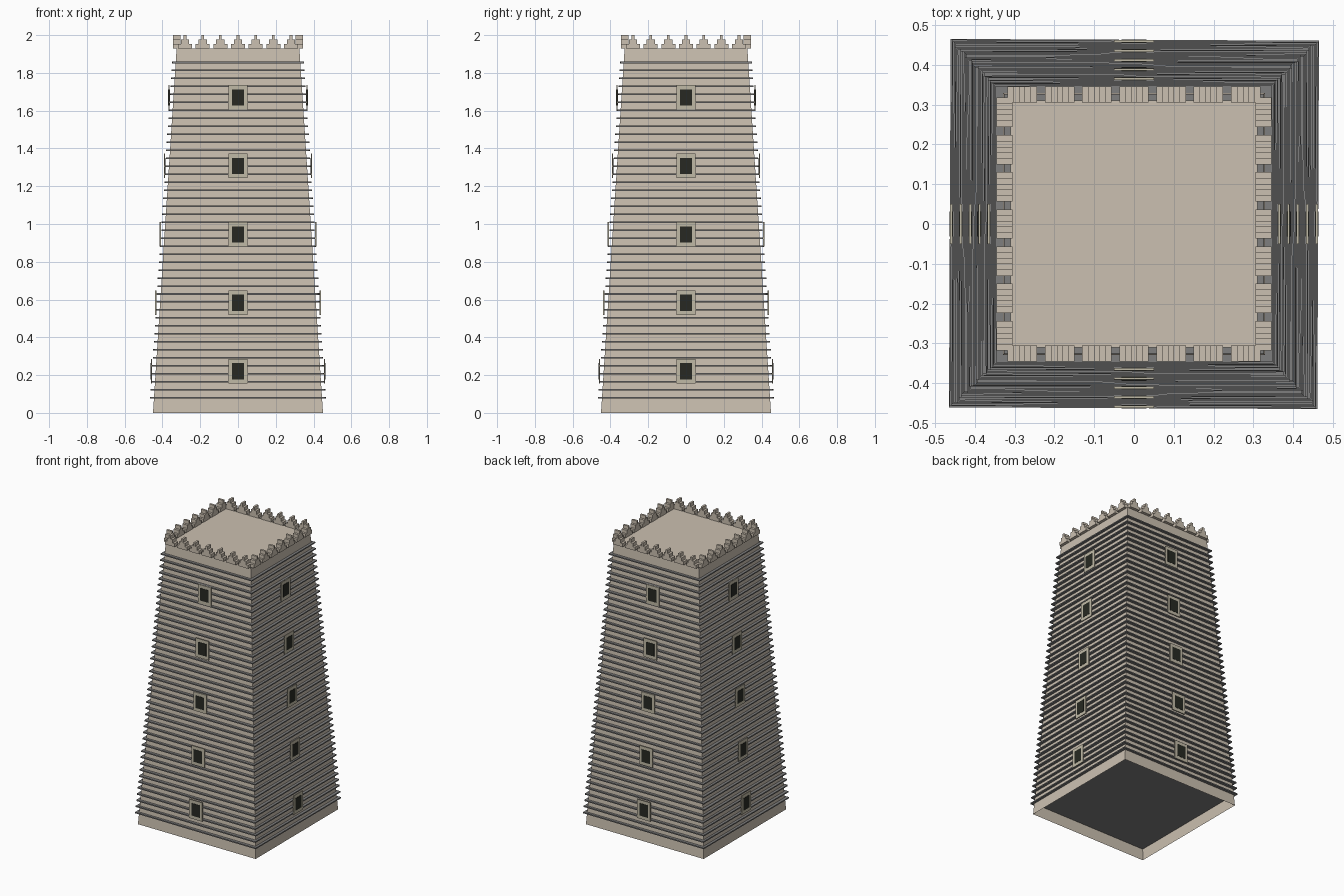
import bpy, bmesh, math, random
from mathutils import Matrix, Vector

random.seed(4)
if "Cube" in bpy.data.objects:
    bpy.data.objects.remove(bpy.data.objects["Cube"])

BASE, TOP, HEIGHT = 0.45, 0.325, 1.93


def material(name, rgb):
    m = bpy.data.materials.new(name)
    m.use_nodes = True
    m.diffuse_color = (*rgb, 1)
    m.node_tree.nodes["Principled BSDF"].inputs["Base Color"].default_value = (*rgb, 1)
    return m


plaster = material("beige plaster", (0.60, 0.53, 0.44))
slate = material("grey slate", (0.21, 0.21, 0.21))
frame_paint = material("pale stone frame", (0.53, 0.49, 0.38))
dark = material("dark opening", (0.02, 0.022, 0.016))


def half_width(z):
    return BASE + (TOP - BASE) * z / HEIGHT


def add_box(bm, size, centre, turn=Matrix()):
    bmesh.ops.create_cube(bm, size=1, matrix=turn @ Matrix.Translation(centre)
                          @ Matrix.Diagonal((*size, 1)))


def finish(name, bm, mat):
    mesh = bpy.data.meshes.new(name)
    bm.to_mesh(mesh)
    bm.free()
    mesh.materials.append(mat)
    obj = bpy.data.objects.new(name, mesh)
    bpy.context.collection.objects.link(obj)
    return obj


quarter_turns = [Matrix.Rotation(i * math.pi / 2, 4, "Z") for i in range(4)]

# Tapered wall, open at the bottom and top
bm = bmesh.new()
bmesh.ops.create_cube(bm, size=2)
for v in bm.verts:
    z = HEIGHT if v.co.z > 0 else 0
    v.co = Vector((v.co.x * half_width(z), v.co.y * half_width(z), z))
bmesh.ops.delete(bm, geom=[f for f in bm.faces if abs(f.normal.z) > 0.9], context="FACES")
finish("tower_wall", bm, plaster)

# Roof deck inside the parapet
bm = bmesh.new()
add_box(bm, (0.62, 0.62, 0.01), (0, 0, HEIGHT - 0.005))
finish("roof_deck", bm, plaster)

# Thin slate courses, each laid slightly askew
bm = bmesh.new()
COURSES = 43
for i in range(COURSES):
    z = 0.08 + i * (1.855 - 0.08) / (COURSES - 1)
    side = 2 * (half_width(z) + 0.018)
    turn = Matrix.Rotation(math.radians(random.uniform(-0.5, 0.5)), 4, "Z")
    add_box(bm, (side, side, 0.008), (0, 0, z), turn)
finish("slate_courses", bm, slate)

# Window plates and dark panes on all four sides
frames, panes = bmesh.new(), bmesh.new()
for turn in quarter_turns:
    for i in range(5):
        z = 0.22 + 0.3625 * i
        y = -half_width(z) - 0.023
        add_box(frames, (0.10, 0.006, 0.13), (0, y, z), turn)
        add_box(panes, (0.064, 0.009, 0.086), (0, y, z), turn)
finish("window_frames", frames, frame_paint)
finish("window_panes", panes, dark)

# Stepped merlons along the parapet
bm = bmesh.new()
for turn in quarter_turns:
    for i in range(-3, 4):
        for step, width in enumerate((0.074, 0.044, 0.014)):
            h = (2 - HEIGHT) / 3
            add_box(bm, (width, 0.04, h), (i * 0.0935, -TOP, HEIGHT + (step + 0.5) * h), turn)
finish("merlons", bm, plaster)
